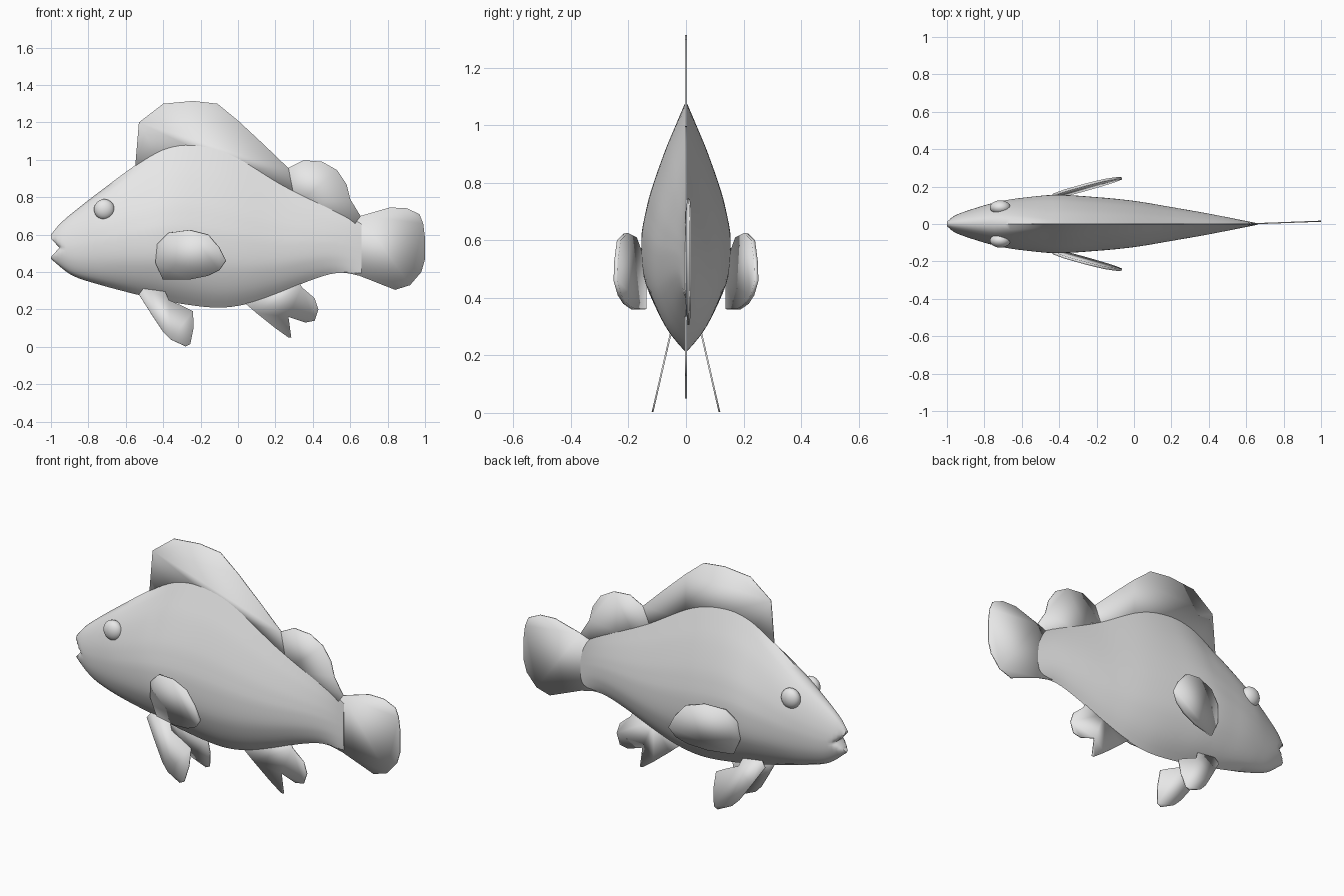
import bpy, bmesh, math

cube = bpy.data.objects.get("Cube")
if cube:
    bpy.data.objects.remove(cube, do_unlink=True)

GREY = (0.8, 0.8, 0.8, 1)
grey = bpy.data.materials.new("fish_grey")
grey.use_nodes = True
grey.diffuse_color = GREY
grey.node_tree.nodes["Principled BSDF"].inputs["Base Color"].default_value = GREY


def sample(keys, x):
    """Smooth curve through (x, value) keys."""
    n = len(keys)
    i = 0
    while i < n - 2 and x > keys[i + 1][0]:
        i += 1

    def slope(k):
        a, b = keys[max(k - 1, 0)], keys[min(k + 1, n - 1)]
        return (b[1] - a[1]) / (b[0] - a[0])
    (x0, v0), (x1, v1) = keys[i], keys[i + 1]
    h = x1 - x0
    t = min(max((x - x0) / h, 0), 1)
    return (v0 * (1 + 2 * t) * (1 - t) ** 2 + v1 * t * t * (3 - 2 * t)
            + h * t * (1 - t) * ((1 - t) * slope(i) - t * slope(i + 1)))


def finish(name, bm, angle=40):
    bmesh.ops.recalc_face_normals(bm, faces=bm.faces)
    mesh = bpy.data.meshes.new(name)
    bm.to_mesh(mesh)
    bm.free()
    mesh.materials.append(grey)
    obj = bpy.data.objects.new(name, mesh)
    bpy.context.collection.objects.link(obj)
    bpy.ops.object.select_all(action='DESELECT')
    bpy.context.view_layer.objects.active = obj
    obj.select_set(True)
    bpy.ops.object.shade_smooth_by_angle(angle=math.radians(angle))
    return obj


# Body: rings lofted along x, with a sharp back ridge and a rounder head
TOP = [(-1, .6), (-.95, .66), (-.85, .745), (-.7, .86), (-.55, .97), (-.4, 1.06),
       (-.25, 1.085), (-.05, 1.04), (.25, .865), (.49, .75), (.66, .68)]
BOTTOM = [(-1, .47), (-.9, .39), (-.8, .35), (-.5, .27), (-.3, .23), (-.1, .21),
          (.05, .23), (.2, .28), (.4, .36), (.53, .395), (.66, .385)]
WIDTH = [(-1, .022), (-.95, .05), (-.8, .1), (-.7, .125), (-.6, .14), (-.42, .155),
         (-.2, .143), (0, .123), (.2, .09), (.4, .055), (.66, .004)]
SECTION = [(0, 0), (.09, .22), (.2, .48), (.36, .79), (.44, .9), (.55, 1),
           (.72, .95), (.84, .7), (.93, .38), (1, 0)]
SIDE, RINGS = 28, 56


def half_width(x, s):
    roundness = .75 * min(max((-.45 - x) / .3, 0), 1)
    ellipse = math.sqrt(max(0, 1 - (2 * s - 1) ** 2))
    return sample(WIDTH, x) * (roundness * ellipse + (1 - roundness) * max(0, sample(SECTION, s)))


bm = bmesh.new()
rings = []
for r in range(RINGS + 1):
    x = -1 + 1.66 * (r / RINGS) ** 1.15
    top, bottom = sample(TOP, x), sample(BOTTOM, x)
    left, right = [], []
    for k in range(SIDE + 1):
        s = k / SIDE
        z = top + (bottom - top) * s
        y = half_width(x, s)
        # wedge-shaped mouth cut into the snout
        notch = .045 * max(0, 1 - abs(z - .53) / .05)
        vx = max(x, -1 + notch + .3 * (x + 1))
        left.append(bm.verts.new((vx, y, z)))
        right.append(left[-1] if k in (0, SIDE) else bm.verts.new((vx, -y, z)))
    rings.append((left, right))
for a, b in zip(rings, rings[1:]):
    for p, q in zip(a, b):
        for k in range(SIDE):
            bm.faces.new((p[k], p[k + 1], q[k + 1], q[k]))
for left, right in (rings[0], rings[-1]):
    for k in range(SIDE):
        bm.faces.new(dict.fromkeys((left[k], left[k + 1], right[k + 1], right[k])))
finish("body", bm, 50)


# Fins: flat outlines in x-z, placed sideways by a plane y(x, z)
def fin(name, outline, plane=lambda x, z: 0, thickness=.006):
    bm = bmesh.new()
    bm.faces.new([bm.verts.new((x, plane(x, z), z)) for x, z in outline])
    obj = finish(name, bm)
    mod = obj.modifiers.new("thickness", 'SOLIDIFY')
    mod.thickness = thickness
    mod.offset = 0
    return obj


fin("front_dorsal_fin", [(-.55, .96), (-.53, 1.2), (-.4, 1.3), (-.24, 1.315), (-.11, 1.3),
                         (0, 1.21), (.14, 1.08), (.27, .955), (.3, .8), (0, .95), (-.4, .95)])
fin("rear_dorsal_fin", [(.22, .85), (.265, .955), (.35, .998), (.45, .99), (.53, .945),
                        (.58, .87), (.6, .79), (.655, .7), (.6, .62), (.3, .75)])
fin("tail_fin", [(.6, .68), (.655, .7), (.81, .745), (.9, .742), (.97, .71), (.99, .66), (1, .58),
                 (1, .47), (.98, .4), (.92, .33), (.84, .305), (.65, .38), (.52, .41)],
    lambda x, z: .015 * max(0, (x - .6) / .4))
fin("anal_fin", [(.03, .24), (.1, .18), (.2, .1), (.27, .05), (.285, .05), (.27, .16), (.36, .13),
                 (.41, .14), (.43, .2), (.41, .26), (.34, .32), (.32, .37), (.2, .33)])

PELVIC = [(-.53, .28), (-.46, .17), (-.4, .08), (-.36, .04), (-.28, .003), (-.255, .015),
          (-.238, .1), (-.24, .19), (-.3, .22), (-.37, .25), (-.4, .32), (-.5, .32)]
PECTORAL = [(-.43, .55), (-.37, .61), (-.26, .625), (-.16, .6), (-.1, .53), (-.065, .46),
            (-.1, .41), (-.16, .38), (-.26, .36), (-.4, .36), (-.44, .45)]

for side, sign in (("left", 1), ("right", -1)):
    # y is mirrored by sign; the fish faces -x
    fin(side + "_pelvic_fin", PELVIC, lambda x, z: sign * (.117 - .23 * z))
    fin(side + "_pectoral_fin", PECTORAL,
        lambda x, z: sign * (.25 + .27 * (x + .07) + .1 * (z - .52)), .014)
    # Eye: low bulge on the head
    bm = bmesh.new()
    bmesh.ops.create_uvsphere(bm, u_segments=24, v_segments=14, radius=.055)
    for v in bm.verts:
        v.co = (v.co.x - .715, v.co.y * .7 + sign * .088, v.co.z + .735)
    finish(side + "_eye", bm, 60)
